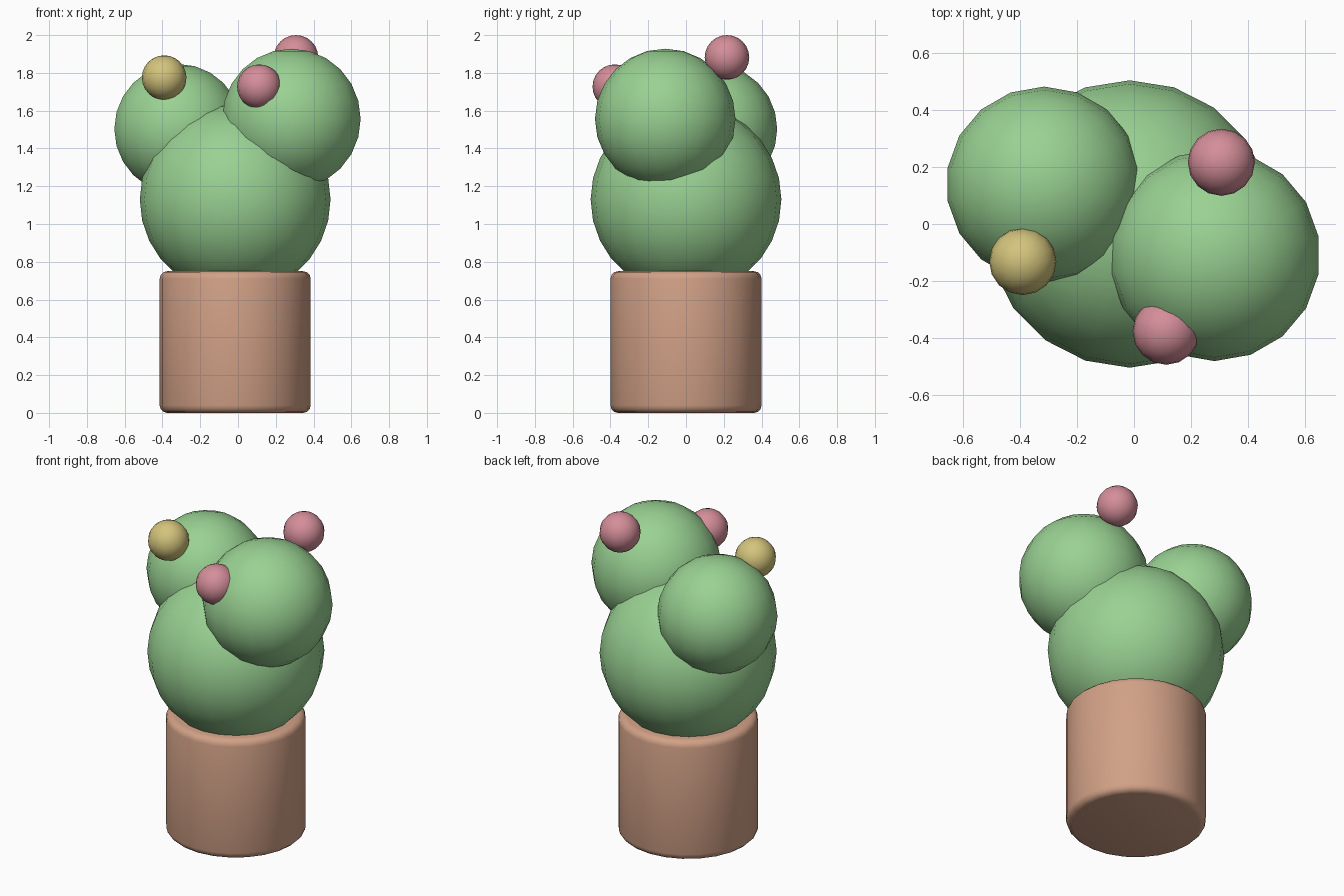
import bpy
import math

cube = bpy.data.objects.get("Cube")
if cube:
    bpy.data.objects.remove(cube, do_unlink=True)


def material(name, rgb):
    mat = bpy.data.materials.new(name)
    mat.use_nodes = True
    mat.diffuse_color = (*rgb, 1)
    bsdf = next(n for n in mat.node_tree.nodes if n.type == 'BSDF_PRINCIPLED')
    bsdf.inputs["Base Color"].default_value = (*rgb, 1)
    return mat


green = material("cactus green", (0.32, 0.64, 0.29))
clay = material("terracotta", (0.64, 0.355, 0.24))
pink = material("blossom pink", (0.66, 0.27, 0.32))
yellow = material("blossom yellow", (0.65, 0.55, 0.20))


def finish(name, mat):
    obj = bpy.context.object
    obj.name = obj.data.name = name
    obj.data.materials.append(mat)
    return obj


def ball(name, center, radius, mat, segments, rings):
    bpy.ops.mesh.primitive_uv_sphere_add(
        segments=segments, ring_count=rings, radius=radius, location=center)
    bpy.ops.object.shade_smooth()
    return finish(name, mat)


# Pot: a closed cylinder with rounded rims
bpy.ops.mesh.primitive_cylinder_add(
    vertices=24, radius=0.40, depth=0.75, location=(-0.015, 0, 0.375))
pot = finish("pot", clay)
bevel = pot.modifiers.new("rounded rims", 'BEVEL')
bevel.width = 0.04
bevel.segments = 3
bevel.limit_method = 'ANGLE'
bevel.angle_limit = math.radians(40)
bpy.ops.object.modifier_apply(modifier=bevel.name)
bpy.ops.object.shade_smooth_by_angle(angle=math.radians(40))

# Cactus body and its two upper lobes
ball("cactus_body", (-0.015, 0, 1.13), 0.505, green, 20, 14)
ball("left_lobe", (0.283, -0.11, 1.556), 0.372, green, 18, 12)
ball("right_lobe", (-0.316, 0.139, 1.503), 0.344, green, 18, 12)

# Blossoms
ball("top_blossom", (0.307, 0.217, 1.882), 0.118, pink, 16, 12)
ball("front_blossom", (0.113, -0.377, 1.727), 0.118, pink, 16, 12)
ball("right_blossom", (-0.391, -0.132, 1.775), 0.118, yellow, 16, 12)
